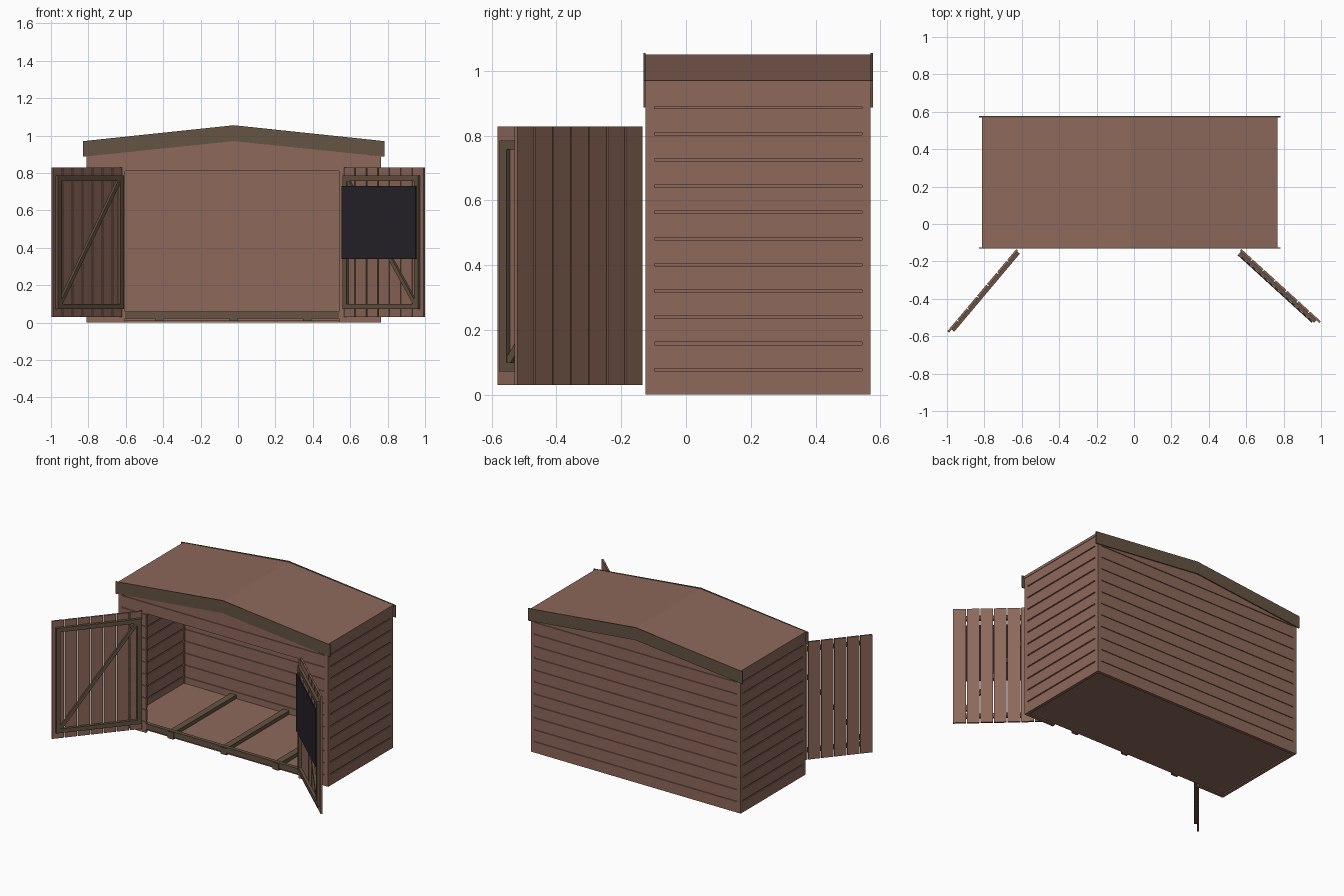
import bpy, bmesh
from mathutils import Vector, Matrix

if "Cube" in bpy.data.objects:
    bpy.data.objects.remove(bpy.data.objects["Cube"])


def material(name, rgb):
    m = bpy.data.materials.new(name)
    m.diffuse_color = (*rgb, 1)
    m.use_nodes = True
    m.node_tree.nodes["Principled BSDF"].inputs["Base Color"].default_value = m.diffuse_color
    return m


WOOD = material("wood", (0.27, 0.14, 0.105))
TRIM = material("trim", (0.13, 0.088, 0.054))
DARK = material("dark", (0.02, 0.017, 0.023))


def finish(name, bm, mat, matrix=None):
    bmesh.ops.recalc_face_normals(bm, faces=bm.faces)
    me = bpy.data.meshes.new(name)
    bm.to_mesh(me)
    bm.free()
    me.materials.append(mat)
    ob = bpy.data.objects.new(name, me)
    bpy.context.collection.objects.link(ob)
    if matrix:
        ob.matrix_world = matrix
    return ob


def add_box(bm, lo, hi, rot=None):
    lo, hi = Vector(lo), Vector(hi)
    m = Matrix.Translation((lo + hi) / 2)
    if rot:
        m = m @ rot
    bmesh.ops.create_cube(bm, size=1, matrix=m @ Matrix.Diagonal((*(hi - lo), 1)))


def boxes(name, spans, mat, matrix=None):
    bm = bmesh.new()
    for lo, hi in spans:
        add_box(bm, lo, hi)
    return finish(name, bm, mat, matrix)


def prism(name, pts, y0, y1, mat):
    """Extrude an xz outline along y."""
    bm = bmesh.new()
    face = bm.faces.new([bm.verts.new((x, y0, z)) for x, z in pts])
    out = bmesh.ops.extrude_face_region(bm, geom=[face])
    bmesh.ops.translate(bm, vec=(0, y1 - y0, 0),
                        verts=[v for v in out["geom"] if isinstance(v, bmesh.types.BMVert)])
    return finish(name, bm, mat)


X0, X1, Y0, Y1, XC = -0.81, 0.765, -0.125, 0.57, -0.0225
PITCH, GAP, POST, T = 0.081, 0.008, 0.027, 0.02
EAVE, RIDGE, TOP = 0.97, 1.05, 0.89


def clad(name, lo, hi, z0=0.0, z1=TOP):
    """Horizontal boards with open grooves over a thinner core."""
    axis = 0 if hi[0] - lo[0] > hi[1] - lo[1] else 1
    c0, c1 = list(lo), list(hi)
    c0[1 - axis] += 0.006
    c1[1 - axis] -= 0.006
    spans = [((*c0, z0 + 0.002), (*c1, z1))]
    for i in range(11):
        a, b = i * PITCH, (i + 1) * PITCH - GAP
        if a >= z0 - 0.01 and b <= z1 + 0.01:
            spans.append(((*lo, a), (*hi, b)))
    return boxes(name, spans, WOOD)


# Walls
clad("left_wall", (X0, Y0 + POST), (X0 + T, Y1 - POST))
clad("right_wall", (X1 - T, Y0 + POST), (X1, Y1 - POST))
clad("back_wall", (X0 + POST, Y1 - T), (X1 - POST, Y1))
clad("front_wall_left", (X0 + POST, Y0), (-0.605, Y0 + T))
clad("front_wall_right", (0.54, Y0), (X1 - POST, Y0 + T))
clad("front_header", (-0.605, Y0), (0.54, Y0 + T), 10 * PITCH)

# Corner posts
boxes("corner_posts", [((x, y, 0), (x + POST, y + POST, TOP))
      for x in (X0, X1 - POST) for y in (Y0, Y1 - POST)], WOOD)

# Plain eave boards and gable ends
boxes("eave_boards", [((x, Y0, TOP), (x + T, Y1, EAVE - 0.01)) for x in (X0, X1 - T)], WOOD)
GABLE = [(X0 + T, TOP), (X1 - T, TOP), (X1 - T, EAVE - 0.01), (XC, RIDGE - 0.01), (X0 + T, EAVE - 0.01)]
prism("front_gable", GABLE, Y0, Y0 + T, WOOD)
prism("back_gable", GABLE, Y1 - T, Y1, WOOD)

# Roof and fascias
prism("roof", [(X0 - 0.003, EAVE - 0.018), (XC, RIDGE - 0.018), (X1 + 0.003, EAVE - 0.018),
               (X1 + 0.003, EAVE), (XC, RIDGE), (X0 - 0.003, EAVE)], Y0, Y1, WOOD)
FASCIA = [(-0.828, 0.887), (XC, 0.97), (0.783, 0.887), (0.783, 0.97), (XC, 1.055), (-0.828, 0.97)]
prism("front_fascia", FASCIA, Y0 - 0.006, Y0, TRIM)
prism("back_fascia", FASCIA, Y1, Y1 + 0.007, TRIM)

# Floor, joists and sill
boxes("floor", [((X0 + T, Y0 + T, 0.008), (X1 - T, Y1 - T, 0.03))], WOOD)
boxes("floor_joists", [((x - 0.022, Y0, 0.009), (x + 0.022, Y1 - T, 0.055))
      for x in (-0.42, XC, 0.37)], TRIM)
boxes("floor_sill", [((-0.605, Y0 + 0.005, 0.022), (0.54, Y0 + 0.03, 0.06))], TRIM)


# Doors: local u runs from the hinge, n is the inner side
def door(side, hinge, direction, flip):
    u = Vector((*direction, 0)).normalized()
    v = Vector((-u.y, u.x, 0))
    m = Matrix((u, v, (0, 0, 1))).transposed().to_4x4()
    m.translation = Vector((*hinge, 0))
    L, n = 0.58, 7
    w = L / n

    def span(a, b):
        if flip:
            return (a[0], -b[1], a[2]), (b[0], -a[1], b[2])
        return a, b

    planks = [span((i * w + 0.003, 0, 0.03), ((i + 1) * w - 0.003, 0.012, 0.828)) for i in range(n)]
    boxes(side + "_door_planks", planks, WOOD, m)
    a, b, lo, hi, bar = 0.01, 0.555, 0.072, 0.785, 0.028
    frame = [((a, 0.012, lo), (a + bar, 0.03, hi)), ((b - bar, 0.012, lo), (b, 0.03, hi)),
             ((a + bar, 0.012, lo), (b - bar, 0.03, lo + bar)),
             ((a + bar, 0.012, hi - bar), (b - bar, 0.03, hi))]
    boxes(side + "_door_frame", [span(*f) for f in frame], TRIM, m)
    # Diagonal brace from the hinge top to the free bottom
    p, q = Vector((a + bar, 0, hi - bar)), Vector((b - bar, 0, lo + bar))
    d = q - p
    c = (p + q) / 2
    half = d.length / 2
    y = 0.019 * (-1 if flip else 1)
    bm = bmesh.new()
    add_box(bm, (-half, -0.007, -0.011), (half, 0.007, 0.011))
    rot = Vector((1, 0, 0)).rotation_difference(d).to_matrix().to_4x4()
    bm.transform(Matrix.Translation((c.x, y, c.z)) @ rot)
    finish(side + "_door_brace", bm, TRIM, m)
    return m, span


door("left", (-0.627, -0.132), (-0.37, -0.44), False)
m, span = door("right", (0.572, -0.132), (0.425, -0.387), True)

# Dark board on the inside of the right door
boxes("door_board", [span((0.01, 0.031, 0.34), (0.545, 0.038, 0.73))], DARK, m)
